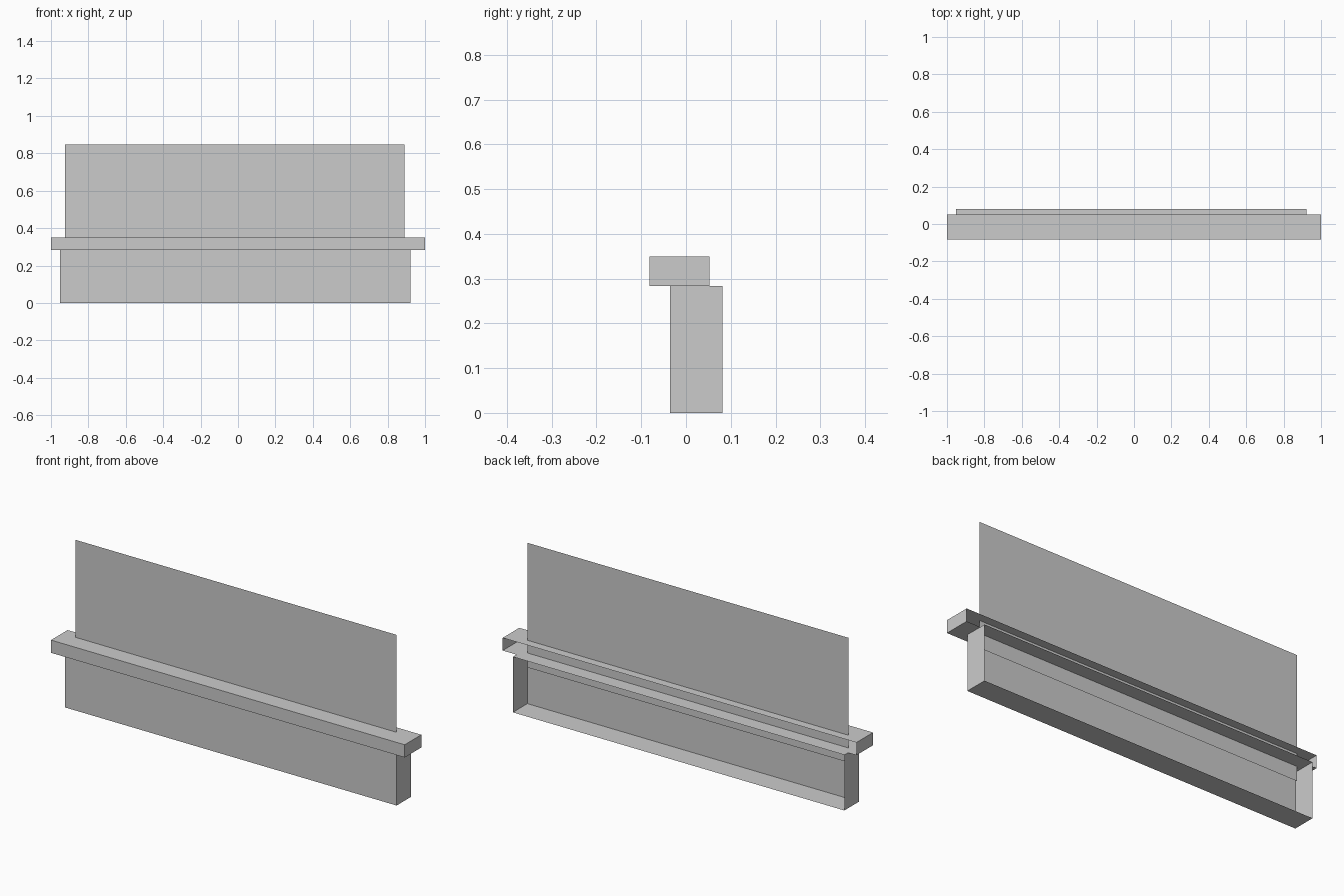
import bpy, bmesh
from mathutils import Vector

if "Cube" in bpy.data.objects:
    bpy.data.objects.remove(bpy.data.objects["Cube"])


def open_back_box(name, lo, hi):
    """Thin-walled box whose rear (+y) face is left open."""
    lo, hi = Vector(lo), Vector(hi)
    bm = bmesh.new()
    bmesh.ops.create_cube(bm, size=1)
    for v in bm.verts:
        v.co = (lo + hi) / 2 + v.co * (hi - lo)
    bm.normal_update()
    back = [f for f in bm.faces if f.normal.y > 0.9]
    bmesh.ops.delete(bm, geom=back, context='FACES_ONLY')
    return add_object(name, bm)


def upright_sheet(name, x0, x1, y, z0, z1):
    """Single flat upright face looking to the front."""
    bm = bmesh.new()
    corners = [(x0, y, z0), (x1, y, z0), (x1, y, z1), (x0, y, z1)]
    bm.faces.new([bm.verts.new(c) for c in corners])
    return add_object(name, bm)


def add_object(name, bm):
    mesh = bpy.data.meshes.new(name)
    bm.to_mesh(mesh)
    bm.free()
    obj = bpy.data.objects.new(name, mesh)
    bpy.context.collection.objects.link(obj)
    return obj


# Lower wall, open behind
open_back_box("lower_wall", (-0.952, -0.036, 0), (0.922, 0.081, 0.284))
# Overhanging ledge, open behind
open_back_box("ledge", (-1, -0.082, 0.284), (1, 0.052, 0.349))
# Tall thin panel passing through the ledge into the wall
upright_sheet("upper_panel", -0.925, 0.891, 0.008, 0.21, 0.847)
